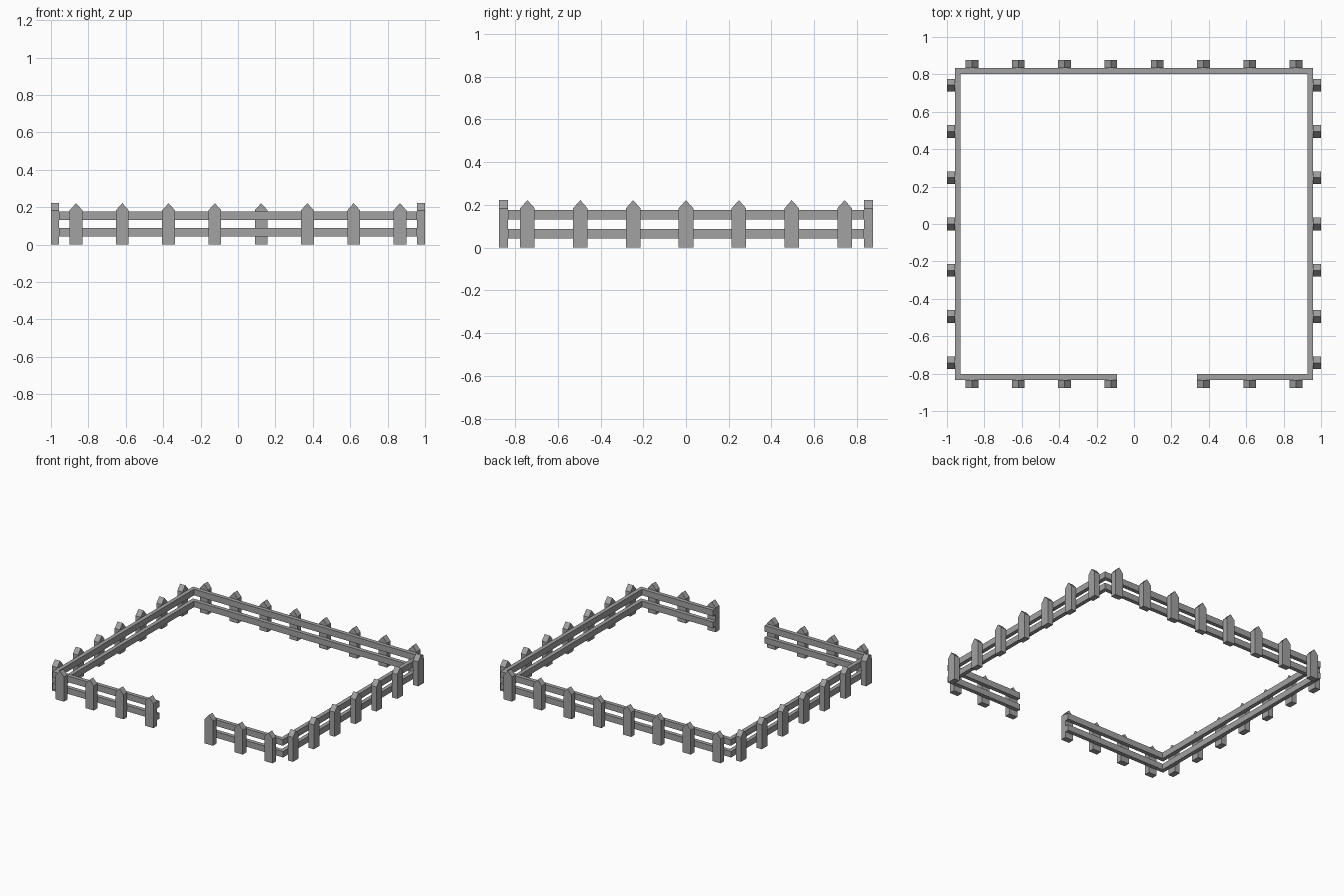
import bpy, bmesh, math
from mathutils import Matrix

if "Cube" in bpy.data.objects:
    bpy.data.objects.remove(bpy.data.objects["Cube"])

grey = bpy.data.materials.new("plain grey")
grey.diffuse_color = (0.36, 0.36, 0.36, 1)
grey.use_nodes = True
grey.node_tree.nodes["Principled BSDF"].inputs["Base Color"].default_value = grey.diffuse_color

RX, RY = 0.957, 0.833        # outer faces of the rails
T = 0.03                     # rail thickness
PW, PT = 0.068, 0.043        # picket width and thickness
STEP = 0.2474                # picket spacing
GAP_L, GAP_R = -0.09, 0.338  # gateway in the front side


def finish(bm, name):
    me = bpy.data.meshes.new(name)
    bm.to_mesh(me)
    bm.free()
    me.materials.append(grey)
    ob = bpy.data.objects.new(name, me)
    bpy.context.collection.objects.link(ob)
    return ob


# Rails: one mitred band running round the yard, open at the gateway
def rail(name, z0, z1):
    def path(x, y):
        return [(GAP_L, -y), (-x, -y), (-x, y), (x, y), (x, -y), (GAP_R, -y)]
    bm = bmesh.new()
    rings = []
    for (ox, oy), (ix, iy) in zip(path(RX, RY), path(RX - T, RY - T)):
        rings.append([bm.verts.new(p) for p in
                      ((ox, oy, z0), (ix, iy, z0), (ix, iy, z1), (ox, oy, z1))])
    for a, b in zip(rings, rings[1:]):
        for i in range(4):
            j = (i + 1) % 4
            bm.faces.new((a[i], a[j], b[j], b[i]))
    bm.faces.new(rings[0])
    bm.faces.new(rings[-1][::-1])
    bmesh.ops.recalc_face_normals(bm, faces=bm.faces)
    finish(bm, name)


rail("lower_rail", 0.043, 0.088)
rail("upper_rail", 0.131, 0.177)

# Picket: pointed board, its back at y = 0, facing -y
bm = bmesh.new()
h = PW / 2
outline = [(-h, 0), (h, 0), (h, 0.184), (0, 0.222), (-h, 0.184)]
face = bm.faces.new([bm.verts.new((x, 0, z)) for x, z in outline])
ext = bmesh.ops.extrude_face_region(bm, geom=[face], use_keep_orig=True)
for v in ext["geom"]:
    if isinstance(v, bmesh.types.BMVert):
        v.co.y = -PT
bmesh.ops.recalc_face_normals(bm, faces=bm.faces)
picket_mesh = bpy.data.meshes.new("picket")
bm.to_mesh(picket_mesh)
bm.free()
picket_mesh.materials.append(grey)


def picket(name, x, y, angle):
    ob = bpy.data.objects.new(name, picket_mesh)
    ob.matrix_world = Matrix.Translation((x, y, 0)) @ Matrix.Rotation(math.radians(angle), 4, 'Z')
    bpy.context.collection.objects.link(ob)


# Front and back rows, with one front picket left out for the gateway
for i in range(8):
    x = (i - 3.5) * STEP
    picket("back_picket", x, RY, 180)
    if i != 4:
        picket("front_picket", x, -RY, 0)

# Side rows
for i in range(-3, 4):
    picket("right_picket", RX, i * STEP, 90)
    picket("left_picket", -RX, i * STEP, -90)
